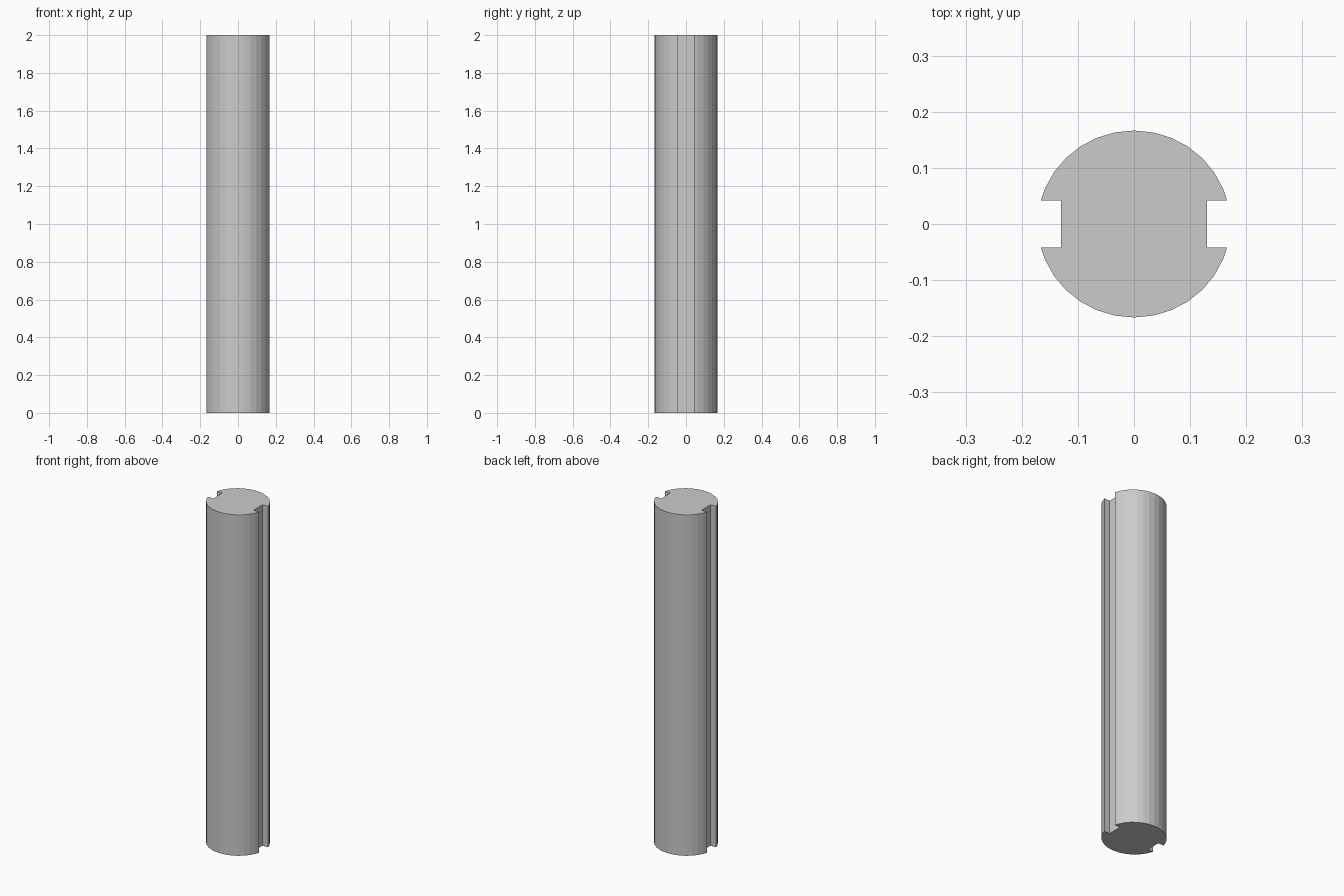
import bpy, bmesh, math

if "Cube" in bpy.data.objects:
    bpy.data.objects.remove(bpy.data.objects["Cube"])

RX, RY, LENGTH = 0.1715, 0.1665, 2.0   # shaft radii and length
SLOT_X, SLOT_Y = 0.13, 0.042           # slot floor position and half width
SEGMENTS = 32

# Upper arc of the keyed shaft section, from right lip to left lip
lip_x = RX * math.sqrt(1 - (SLOT_Y / RY) ** 2)
arc = [(lip_x, SLOT_Y)]
for i in range(2, SEGMENTS // 2 - 1):
    a = 2 * math.pi * i / SEGMENTS
    arc.append((RX * math.cos(a), RY * math.sin(a)))
arc.append((-lip_x, SLOT_Y))

# Half section closed by the left slot, then turned 180 degrees for the rest
half = arc + [(-SLOT_X, SLOT_Y), (-SLOT_X, -SLOT_Y)]
section = half + [(-x, -y) for x, y in half]

# Extrude the section into the slotted shaft
bm = bmesh.new()
base = bm.faces.new([bm.verts.new((x, y, 0)) for x, y in section])
top = bmesh.ops.extrude_face_region(bm, geom=[base], use_keep_orig=True)
moved = [g for g in top["geom"] if isinstance(g, bmesh.types.BMVert)]
bmesh.ops.translate(bm, verts=moved, vec=(0, 0, LENGTH))
bmesh.ops.recalc_face_normals(bm, faces=bm.faces)
mesh = bpy.data.meshes.new("slotted_shaft")
bm.to_mesh(mesh)
bm.free()
bpy.context.collection.objects.link(bpy.data.objects.new("slotted_shaft", mesh))
